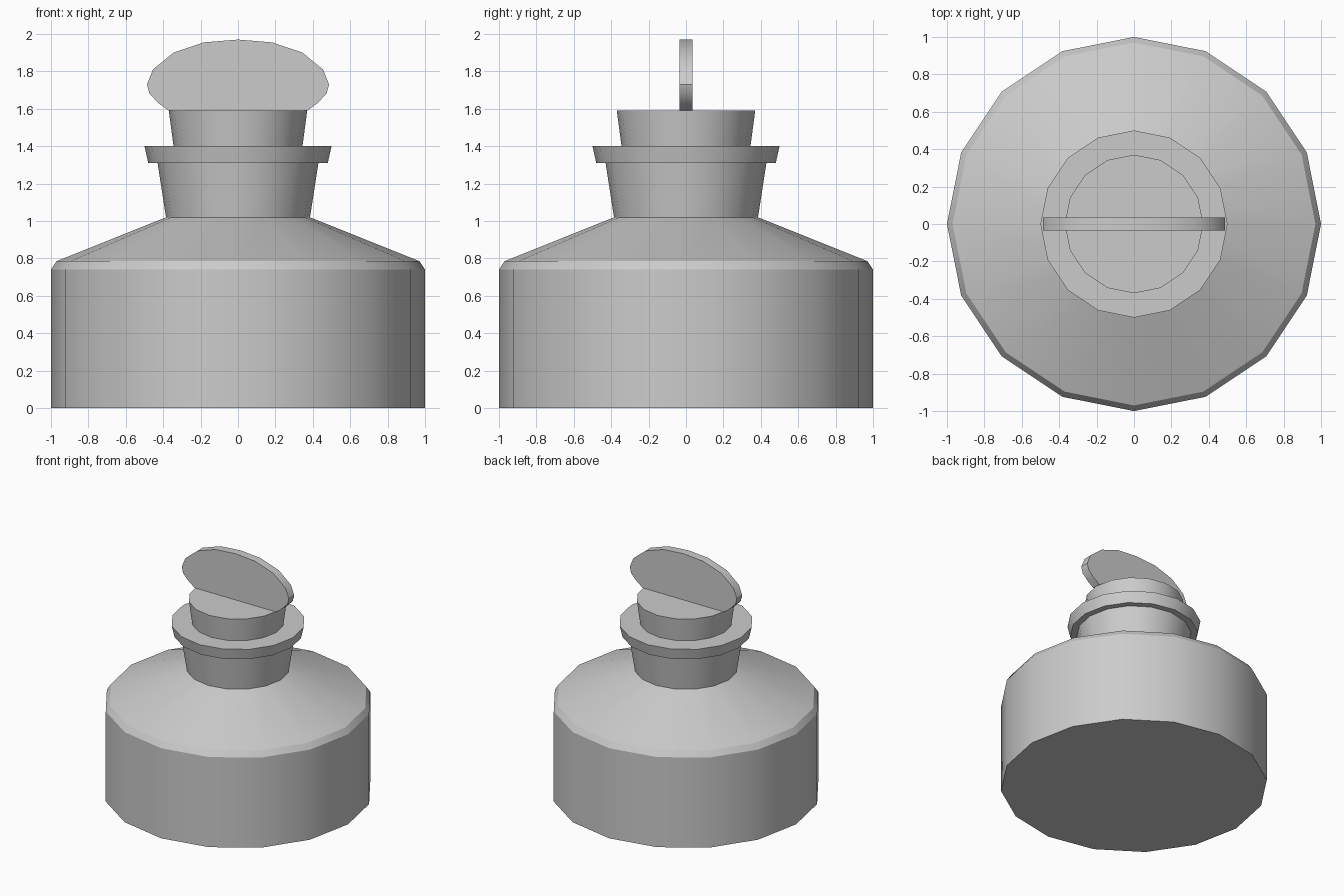
import bpy, bmesh, math

if "Cube" in bpy.data.objects:
    bpy.data.objects.remove(bpy.data.objects["Cube"])

SIDES = 16


def finish(name, bm):
    bmesh.ops.recalc_face_normals(bm, faces=bm.faces)
    mesh = bpy.data.meshes.new(name)
    bm.to_mesh(mesh)
    bm.free()
    obj = bpy.data.objects.new(name, mesh)
    bpy.context.collection.objects.link(obj)
    bpy.ops.object.select_all(action='DESELECT')
    obj.select_set(True)
    bpy.context.view_layer.objects.active = obj
    bpy.ops.object.shade_smooth_by_angle(angle=math.radians(30))
    return obj


def lathe(name, profile):
    """Stack of rings (radius, z), capped at both ends."""
    bm = bmesh.new()
    rings = []
    for r, z in profile:
        rings.append([bm.verts.new((r * math.cos(2 * math.pi * i / SIDES),
                                    r * math.sin(2 * math.pi * i / SIDES), z))
                      for i in range(SIDES)])
    for a, b in zip(rings, rings[1:]):
        for i in range(SIDES):
            j = (i + 1) % SIDES
            bm.faces.new((a[i], a[j], b[j], b[i]))
    bm.faces.new(rings[0])
    bm.faces.new(rings[-1])
    return finish(name, bm)


# Bottle: straight wall, bevelled shoulder, flared neck
lathe("bottle_body", [(1.0, 0), (1.0, 0.74), (0.97, 0.785),
                      (0.385, 1.02), (0.43, 1.31)])

# Lip around the mouth
lathe("bottle_lip", [(0.48, 1.31), (0.50, 1.40)])

# Tapered stopper plug
lathe("stopper_plug", [(0.338, 1.35), (0.37, 1.59)])

# Flat oval grip: right half outline mirrored, then thickened along y
half = [(0.37, 1.59), (0.425, 1.63), (0.473, 1.68), (0.487, 1.73),
        (0.455, 1.81), (0.345, 1.90), (0.183, 1.955)]
outline = half + [(0, 1.97)] + [(-x, z) for x, z in reversed(half)]
bm = bmesh.new()
face = bm.faces.new([bm.verts.new((x, -0.035, z)) for x, z in outline])
ext = bmesh.ops.extrude_face_region(bm, geom=[face], use_keep_orig=True)
bmesh.ops.translate(bm, vec=(0, 0.07, 0),
                    verts=[g for g in ext["geom"] if isinstance(g, bmesh.types.BMVert)])
finish("stopper_grip", bm)
